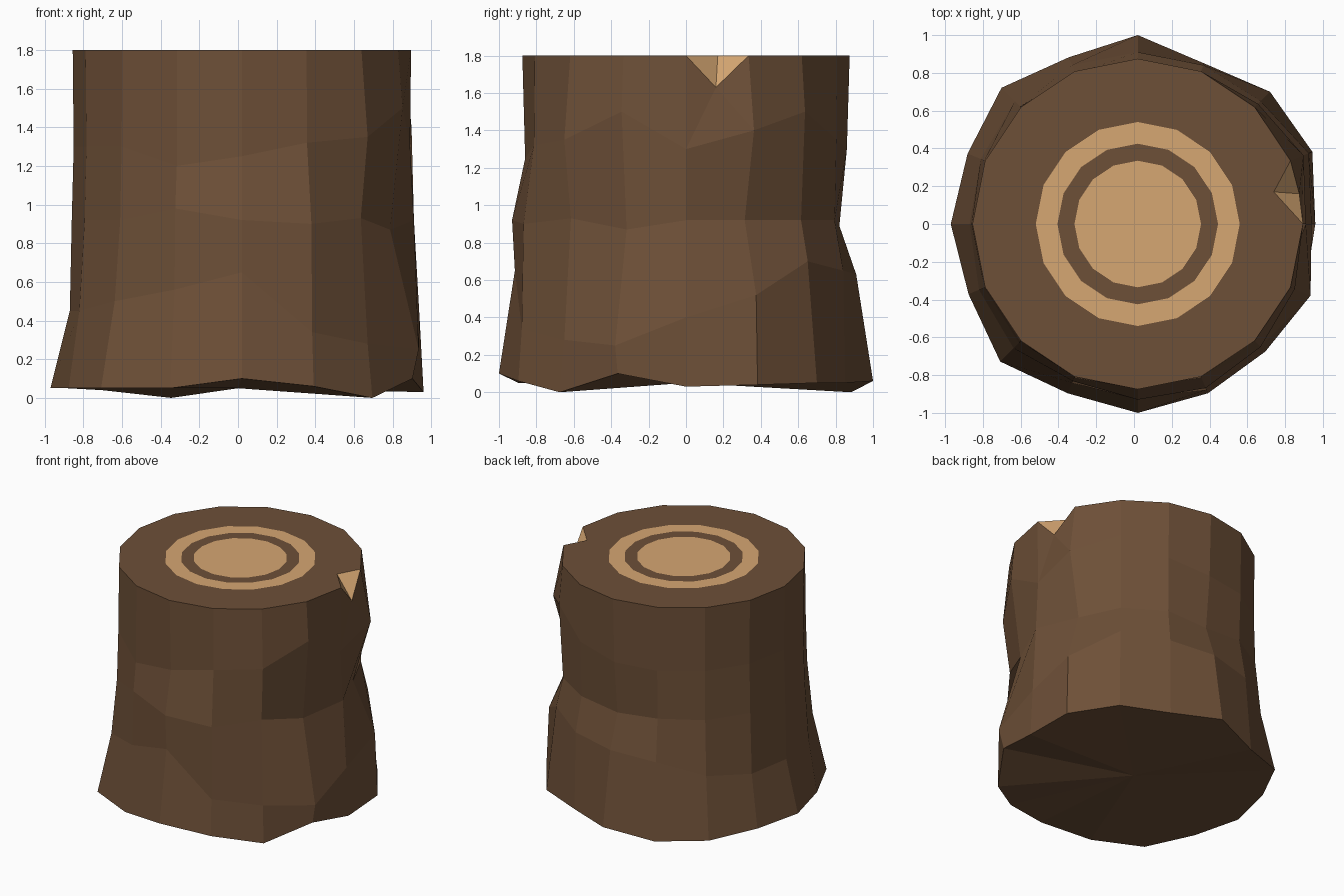
import bpy
import bmesh
from math import cos, sin, tau

cube = bpy.data.objects.get("Cube")
if cube:
    bpy.data.objects.remove(cube, do_unlink=True)

SIDES = 16
CENTRE_X = 0.02
TOP = 1.8


def make_material(name, colour):
    mat = bpy.data.materials.new(name)
    mat.use_nodes = True
    mat.diffuse_color = colour
    shader = next(n for n in mat.node_tree.nodes if n.type == 'BSDF_PRINCIPLED')
    shader.inputs["Base Color"].default_value = colour
    shader.inputs["Roughness"].default_value = 0.9
    return mat


bark = make_material("bark_brown", (0.155, 0.08, 0.039, 1))
wood = make_material("pale_wood", (0.67, 0.385, 0.17, 1))
BARK, WOOD = range(2)

bm = bmesh.new()


def ring(radii, heights):
    """One loop of vertices; radii and heights are in hundredths."""
    loop = []
    for i, (r, z) in enumerate(zip(radii, heights)):
        angle = tau * i / SIDES
        loop.append(bm.verts.new((CENTRE_X + r * cos(angle) / 100,
                                  r * sin(angle) / 100, z / 100)))
    return loop


def flat_ring(radius, height=TOP):
    return ring([radius * 100] * SIDES, [height * 100] * SIDES)


def face(verts, colour=BARK):
    bm.faces.new(verts).material_index = colour


def bridge(lower, upper, colour=BARK, skip=()):
    for i in range(SIDES):
        j = (i + 1) % SIDES
        if i not in skip:
            face((lower[i], lower[j], upper[j], upper[i]), colour)


# Uneven bark, starting at +x and going counterclockwise
base = ring([94, 100, 99, 92, 100, 95.5, 102, 97.5, 99, 97, 103, 97, 100, 97, 95.5, 95.5],
            [3, 4, 5, 5, 6, 0, 4, 5, 5, 5, 5, 5, 10, 6, 0, 10])
low = ring([92, 98, 92, 91, 91, 91, 92, 90, 89, 91, 93, 91, 91.5, 95, 92, 99],
           [40, 52, 70, 65, 63, 60, 50, 45, 45, 45, 50, 56, 65, 34, 28, 25])
middle = ring([89, 82, 87, 86, 82, 86, 88, 88, 88, 88, 89, 90, 93, 94, 87, 83],
              [92, 92, 92, 92, 89, 92, 92, 92, 92, 92, 92, 98, 92, 90, 93, 87])
high = ring([87, 95, 90, 87, 86, 87, 87, 87, 87, 87, 88, 88, 86, 88, 92, 90],
            [130, 140, 150, 135] + [130] * 7 + [120, 125, 132, 135, 150])
rim = flat_ring(0.875)
bridge(base, low)
bridge(low, middle)
bridge(middle, high)
bridge(high, rim, skip=(0,))

# Underside
foot = bm.verts.new((0, 0, 0.05))
for i in range(SIDES):
    face((foot, base[(i + 1) % SIDES], base[i]))

# Sawn top with growth rings
outer, inner, core = (flat_ring(r) for r in (0.54, 0.425, 0.335))
bridge(rim, outer, skip=(0,))
bridge(outer, inner, WOOD)
bridge(inner, core)
face(core, WOOD)

# Chipped notch in the rim
back = bm.verts.new((0.74, 0.17, TOP))
tip = bm.verts.new((0.875, 0.16, 1.63))
face((outer[0], rim[0], back, rim[1], outer[1]))
face((rim[0], tip, back), WOOD)
face((tip, rim[1], back), WOOD)
face((high[0], high[1], tip))
face((high[0], tip, rim[0]))
face((high[1], rim[1], tip))

bmesh.ops.recalc_face_normals(bm, faces=bm.faces)
mesh = bpy.data.meshes.new("tree_stump")
bm.to_mesh(mesh)
bm.free()
for mat in (bark, wood):
    mesh.materials.append(mat)
stump = bpy.data.objects.new("tree_stump", mesh)
bpy.context.collection.objects.link(stump)
